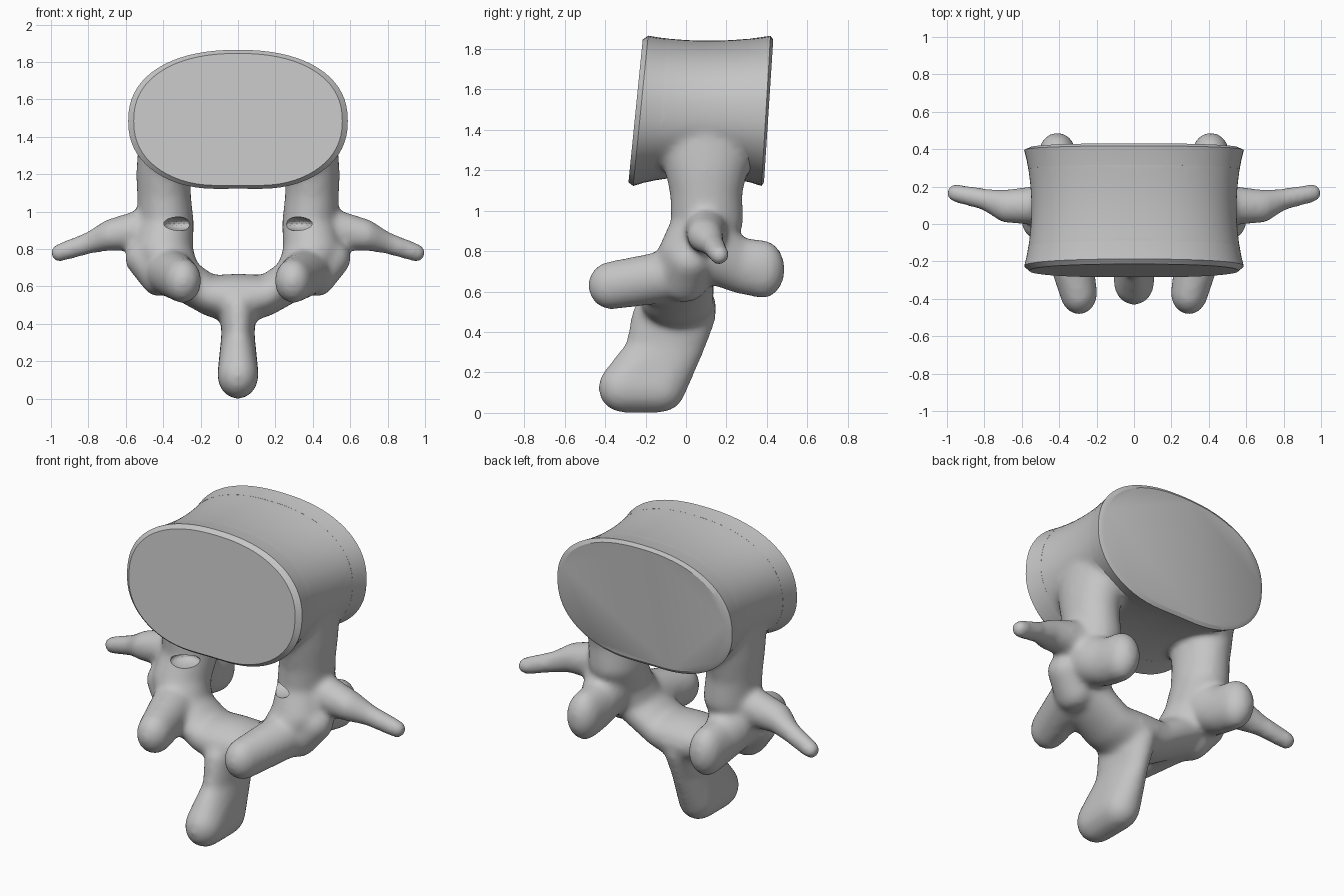
import bpy
import bmesh
import math
from mathutils import Matrix, Vector

default_cube = bpy.data.objects.get("Cube")
if default_cube:
    bpy.data.objects.remove(default_cube, do_unlink=True)

# Single bone colour
bone = bpy.data.materials.new("bone_grey")
bone.use_nodes = True
colour = (0.56, 0.56, 0.56, 1)
bone.diffuse_color = colour
bone.node_tree.nodes["Principled BSDF"].inputs["Base Color"].default_value = colour


def make_object(name, bm):
    bmesh.ops.recalc_face_normals(bm, faces=bm.faces)
    mesh = bpy.data.meshes.new(name)
    bm.to_mesh(mesh)
    bm.free()
    mesh.materials.append(bone)
    obj = bpy.data.objects.new(name, mesh)
    bpy.context.collection.objects.link(obj)
    return obj


def smooth_shade(obj, degrees):
    bpy.ops.object.select_all(action="DESELECT")
    obj.select_set(True)
    bpy.context.view_layer.objects.active = obj
    bpy.ops.object.shade_smooth_by_angle(angle=math.radians(degrees))


def ellipsoid(bm, blob, side=1):
    x, y, z, rx, ry, rz = blob
    place = Matrix.Translation((x * side, y, z)) @ Matrix.Diagonal((rx, ry, rz, 1))
    return bmesh.ops.create_icosphere(bm, subdivisions=3, radius=1, matrix=place)["verts"]


def hull(bm, blobs, side=1):
    """Wrap a convex skin around a few ellipsoids."""
    part = bmesh.new()
    for blob in blobs:
        ellipsoid(part, blob, side)
    points = [v.co.copy() for v in part.verts]
    part.free()
    verts = [bm.verts.new(p) for p in points]
    result = bmesh.ops.convex_hull(bm, input=verts)
    inner = {v for v in result["geom_interior"] if isinstance(v, bmesh.types.BMVert)}
    bmesh.ops.delete(bm, geom=list(inner), context="VERTS")


def chain(bm, blobs, side=1):
    for start, end in zip(blobs, blobs[1:]):
        hull(bm, [start, end], side)


# Vertebral body: bean outline lofted front to back, with a waist and bevelled rims
def outline_point(angle, scale, y, tilt, pinch):
    c, s = math.cos(angle), math.sin(angle)
    x = 0.587 * math.copysign(abs(c) ** 0.88, c)
    z = 0.38 * math.copysign(abs(s) ** 0.88, s)
    if z < 0:
        z += 0.018 * math.exp(-(x / 0.2) ** 2)
        z *= 1 - pinch
    z *= scale
    return Vector((x * scale, y + tilt * z, 1.485 + z))


def loft(bm, sections, count=72):
    rings = [[bm.verts.new(outline_point(math.tau * k / count, *section_shape(section)))
              for k in range(count)] for section in sections]
    for a, b in zip(rings, rings[1:]):
        for k in range(count):
            n = (k + 1) % count
            bm.faces.new((a[k], a[n], b[n], b[k]))
    bm.faces.new(rings[0])
    bm.faces.new(rings[-1])


def section_shape(section):
    y, scale, tilt, pinch = section
    return scale, y, tilt, pinch


steps = 12
sections = []
for i in range(steps + 1):
    t = i / steps
    waist = math.sin(math.pi * t) ** 0.8 if 0 < t < 1 else 0
    sections.append((-0.225 + 0.62 * t, 1 - 0.065 * waist, 0.1 - 0.04 * t, 0.07 * waist))
front_cap = (-0.25, 0.95, 0.1, 0)
rear_cap = (0.408, 0.95, 0.065, 0)

for name, rings in (("front_endplate", [front_cap] + sections[:3]),
                    ("rear_endplate", sections[-3:] + [rear_cap])):
    bm = bmesh.new()
    loft(bm, rings)
    smooth_shade(make_object(name, bm), 28)

# Paired processes of the arch
pedicle = [(0.4, 0.1, 1.34, 0.135, 0.24, 0.1),
           (0.4, 0.1, 1.2, 0.145, 0.205, 0.06),
           (0.395, 0.1, 1.08, 0.145, 0.18, 0.08),
           (0.385, 0.105, 0.94, 0.15, 0.18, 0.1)]
lamina = [pedicle[-1],
          (0.4, 0.03, 0.79, 0.16, 0.17, 0.12),
          (0.33, -0.03, 0.66, 0.13, 0.17, 0.11),
          (0.15, -0.04, 0.55, 0.09, 0.18, 0.11),
          (0, -0.04, 0.53, 0.09, 0.19, 0.14)]
transverse_process = [(0.46, 0.1, 0.91, 0.09, 0.11, 0.12),
                      (0.69, 0.095, 0.875, 0.06, 0.09, 0.085),
                      (0.79, 0.13, 0.835, 0.05, 0.06, 0.06),
                      (0.955, 0.165, 0.78, 0.05, 0.05, 0.05)]
front_facet = [(0.37, -0.05, 0.68, 0.13, 0.16, 0.13),
               (0.295, -0.37, 0.63, 0.1, 0.115, 0.12)]
rear_facet = [(0.42, 0.15, 0.79, 0.14, 0.12, 0.16),
              (0.41, 0.26, 0.73, 0.11, 0.1, 0.14),
              (0.41, 0.38, 0.71, 0.1, 0.11, 0.145)]
side_knob = [(0.44, 0.05, 0.78, 0.1, 0.12, 0.1),
             (0.5, 0.02, 0.75, 0.105, 0.11, 0.1)]
lower_knob = [side_knob[-1],
              (0.42, -0.01, 0.645, 0.1, 0.12, 0.1)]

# Body core, arch and spine are fused into one skin
bm = bmesh.new()
loft(bm, sections[1:-1])
for side in (1, -1):
    for part in (pedicle, lamina, transverse_process, front_facet,
                 rear_facet, side_knob, lower_knob):
        chain(bm, part, side)

# Spinous process: broad flat blade leaning forward at the bottom
neck = (0, -0.1, 0.33, 0.09, 0.2, 0.08)
hull(bm, [(0, -0.14, 0.48, 0.09, 0.13, 0.1), (0, 0.03, 0.48, 0.09, 0.12, 0.1), neck])
hull(bm, [neck, (0, -0.31, 0.125, 0.11, 0.125, 0.125), (0, -0.13, 0.125, 0.11, 0.13, 0.125)])
fused = make_object("body_and_arch", bm)

# Small slots in the front of the pedicles
bm = bmesh.new()
for side in (1, -1):
    ellipsoid(bm, (0.315, -0.06, 0.935, 0.085, 0.09, 0.037), side)
slots = make_object("slot_cutter", bm)
slots.hide_render = True
slots.hide_viewport = True

remesh = fused.modifiers.new("fuse", "REMESH")
remesh.mode = "VOXEL"
remesh.voxel_size = 0.016
remesh.use_smooth_shade = True
soften = fused.modifiers.new("soften", "SMOOTH")
soften.factor = 0.5
soften.iterations = 16
cut = fused.modifiers.new("slots", "BOOLEAN")
cut.operation = "DIFFERENCE"
cut.solver = "EXACT"
cut.object = slots
